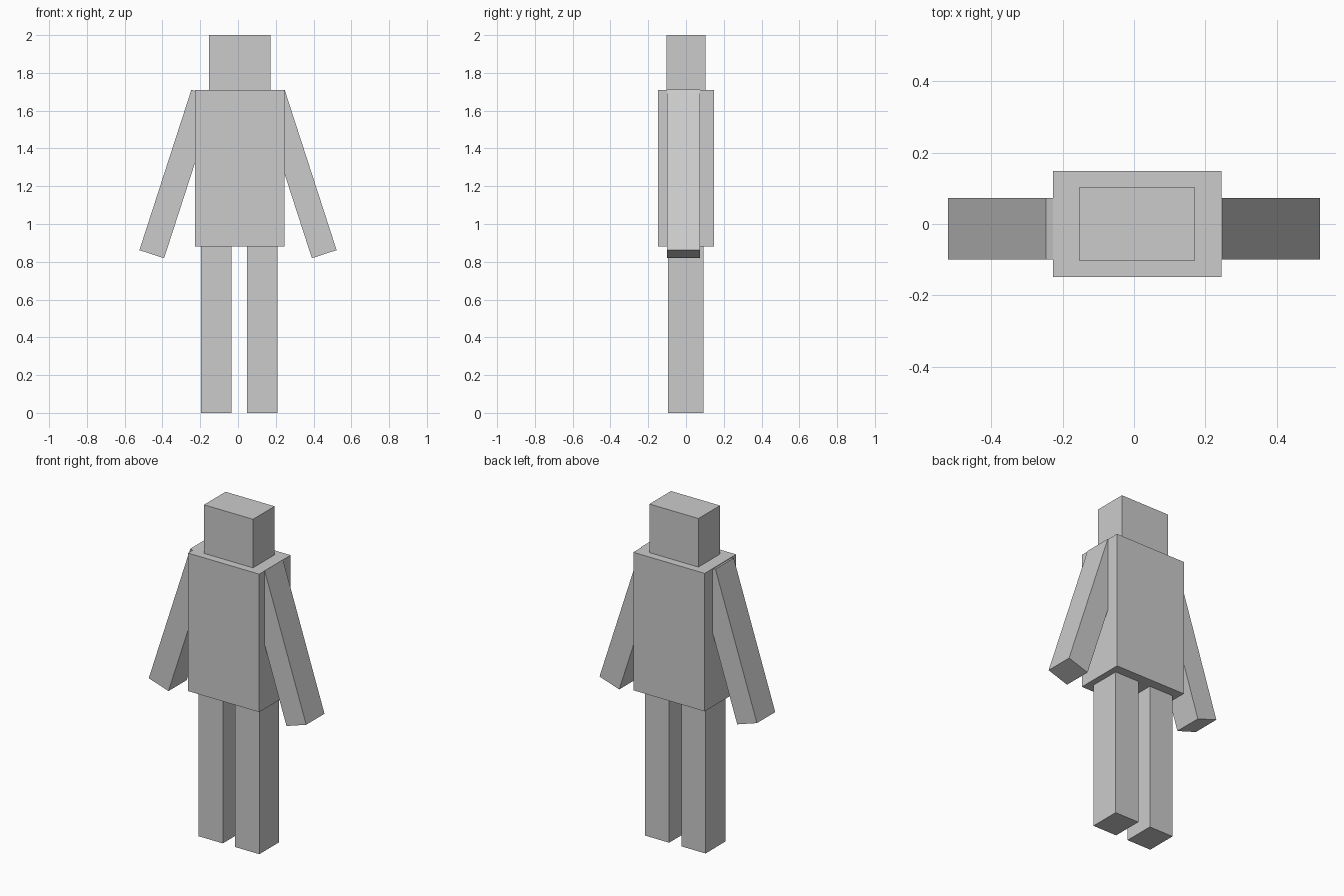
import bpy
from math import radians

if "Cube" in bpy.data.objects:
    bpy.data.objects.remove(bpy.data.objects["Cube"])


def box(name, centre, size, tilt=0.0):
    """Add a box of the given size, tilted about y (degrees)."""
    bpy.ops.mesh.primitive_cube_add(size=1, location=centre,
                                    rotation=(0, radians(tilt), 0))
    obj = bpy.context.object
    obj.name = name
    obj.scale = size
    return obj


# Head and torso, both slightly off centre in x
box("head", (0.0085, 0.0, 1.8545), (0.325, 0.204, 0.291))
box("torso", (0.0085, 0.0, 1.2955), (0.473, 0.298, 0.827))

# Legs and outward-tilted arms, one per side
for side, label in ((-1, "left"), (1, "right")):
    box(f"{label}_leg", (0.0065 + side * 0.121, -0.001, 0.441),
        (0.161, 0.188, 0.882))
    box(f"{label}_arm", (side * 0.319, -0.013, 1.265),
        (0.1375, 0.173, 0.893), tilt=-17.95 * side)
